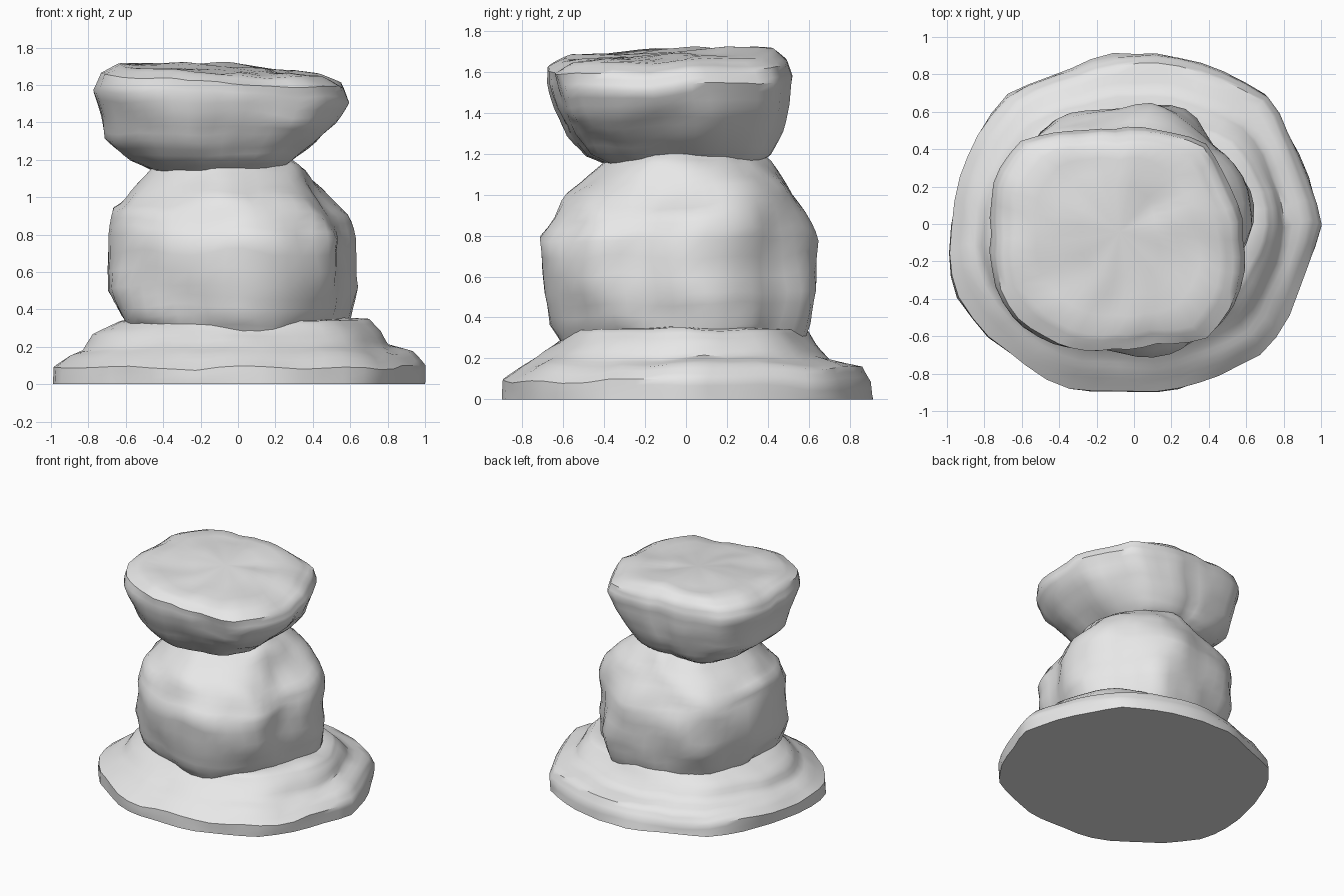
import bpy
import bmesh
import math
from mathutils import Vector, noise

SEGMENTS = 48
ROWS_PER_BAND = 3

default_cube = bpy.data.objects.get("Cube")
if default_cube:
    bpy.data.objects.remove(default_cube, do_unlink=True)

# One plain stone colour
stone = bpy.data.materials.new("grey_stone")
stone.use_nodes = True
stone.diffuse_color = (0.8, 0.8, 0.8, 1)
stone.node_tree.nodes["Principled BSDF"].inputs["Base Color"].default_value = stone.diffuse_color


def unit_outline(radii):
    """Closed outline from evenly spaced radii, scaled to the unit square."""
    count = len(radii)
    points = []
    for step in range(SEGMENTS):
        index, blend = divmod(step * count / SEGMENTS, 1)
        first, second = radii[int(index)], radii[(int(index) + 1) % count]
        radius = first + (second - first) * blend
        angle = math.tau * step / SEGMENTS
        points.append((radius * math.cos(angle), radius * math.sin(angle)))
    xs, ys = zip(*points)
    left, width = min(xs), max(xs) - min(xs)
    front, depth = min(ys), max(ys) - min(ys)
    return [((x - left) / width, (y - front) / depth) for x, y in points]


def subdivide(rings):
    """Insert evenly blended rows between neighbouring rings."""
    rows = []
    for low, high in zip(rings, rings[1:]):
        for step in range(ROWS_PER_BAND):
            blend = step / ROWS_PER_BAND
            rows.append([a + (b - a) * blend for a, b in zip(low, high)])
    return rows + [rings[-1]]


def make_rock(name, radii, rings, roughness, seed, tilt=(0, 0), flat_bottom=False):
    """Loft an outline through rings of (z, left, right, front, back)."""
    outline = unit_outline(radii)
    bm = bmesh.new()
    loops = []
    bottom, top = rings[0][0], rings[-1][0]
    for z, left, right, front, back in subdivide(rings):
        loop = []
        lift = (z - bottom) / (top - bottom)
        for u, v in outline:
            x = left + (right - left) * u
            y = front + (back - front) * v
            point = Vector((x, y, z))
            bump = noise.noise_vector(point * 3 + Vector((seed, 0, 0))) * roughness
            bump += noise.noise_vector(point * 6 + Vector((0, seed, 0))) * roughness * 0.4
            if flat_bottom and z == bottom:
                bump.z = 0
            point += bump
            point.z += lift * (tilt[0] * x + tilt[1] * y)
            if flat_bottom:
                point.z = max(point.z, 0)
            loop.append(bm.verts.new(point))
        loops.append(loop)
    for low, high in zip(loops, loops[1:]):
        for i in range(SEGMENTS):
            j = (i + 1) % SEGMENTS
            bm.faces.new((low[i], low[j], high[j], high[i]))
    bm.faces.new(reversed(loops[0]))
    # Close the top with a fan so that it may be slightly uneven
    crown = loops[-1]
    centre = sum((v.co for v in crown), Vector()) / SEGMENTS
    peak = bm.verts.new(centre)
    for i in range(SEGMENTS):
        bm.faces.new((crown[i], crown[(i + 1) % SEGMENTS], peak))
    bmesh.ops.recalc_face_normals(bm, faces=bm.faces)

    mesh = bpy.data.meshes.new(name)
    bm.to_mesh(mesh)
    bm.free()
    mesh.materials.append(stone)
    rock = bpy.data.objects.new(name, mesh)
    bpy.context.collection.objects.link(rock)
    bpy.ops.object.select_all(action="DESELECT")
    rock.select_set(True)
    bpy.context.view_layer.objects.active = rock
    bpy.ops.object.shade_smooth_by_angle(angle=math.radians(45))
    return rock


# Wide, low base slab with a stepped upper ledge
make_rock(
    "base_rock",
    [.98, .95, .98, .92, .91, .9, .98, .96, 1, 1.03, .97, .93, .88, .89, .95, .94],
    [
        (0, -.99, .99, -.9, .91),
        (.09, -.99, .99, -.9, .9),
        (.16, -.9, .93, -.8, .86),
        (.2, -.82, .82, -.73, .71),
        (.28, -.77, .77, -.63, .63),
        (.34, -.63, .7, -.57, .58),
        (.36, -.4, .45, -.4, .4),
    ],
    roughness=.03, seed=4, flat_bottom=True,
)

# Chunky middle boulder with rounded shoulders
make_rock(
    "middle_rock",
    [.64, .63, .61, .66, .66, .66, .69, .68, .69, .72, .74, .71, .73, .72, .68, .61],
    [
        (.24, -.58, .55, -.58, .57),
        (.36, -.63, .6, -.66, .61),
        (.52, -.69, .64, -.69, .65),
        (.78, -.69, .62, -.72, .65),
        (.92, -.66, .58, -.63, .59),
        (1.03, -.55, .47, -.53, .53),
        (1.14, -.44, .36, -.42, .43),
        (1.24, -.35, .24, -.3, .3),
    ],
    roughness=.045, seed=9,
)

# Flat-topped cap stone, undercut and slightly tilted
make_rock(
    "top_rock",
    [.68, .68, .7, .63, .57, .62, .72, .73, .68, .71, .69, .65, .6, .63, .75, .74],
    [
        (1.14, -.42, .22, -.35, .34),
        (1.2, -.57, .3, -.49, .41),
        (1.3, -.71, .41, -.57, .46),
        (1.42, -.74, .51, -.63, .5),
        (1.55, -.78, .58, -.67, .52),
        (1.63, -.74, .56, -.68, .5),
        (1.68, -.63, .46, -.6, .43),
        (1.7, -.3, .15, -.3, .2),
    ],
    roughness=.03, seed=2, tilt=(-.05, .04),
)
